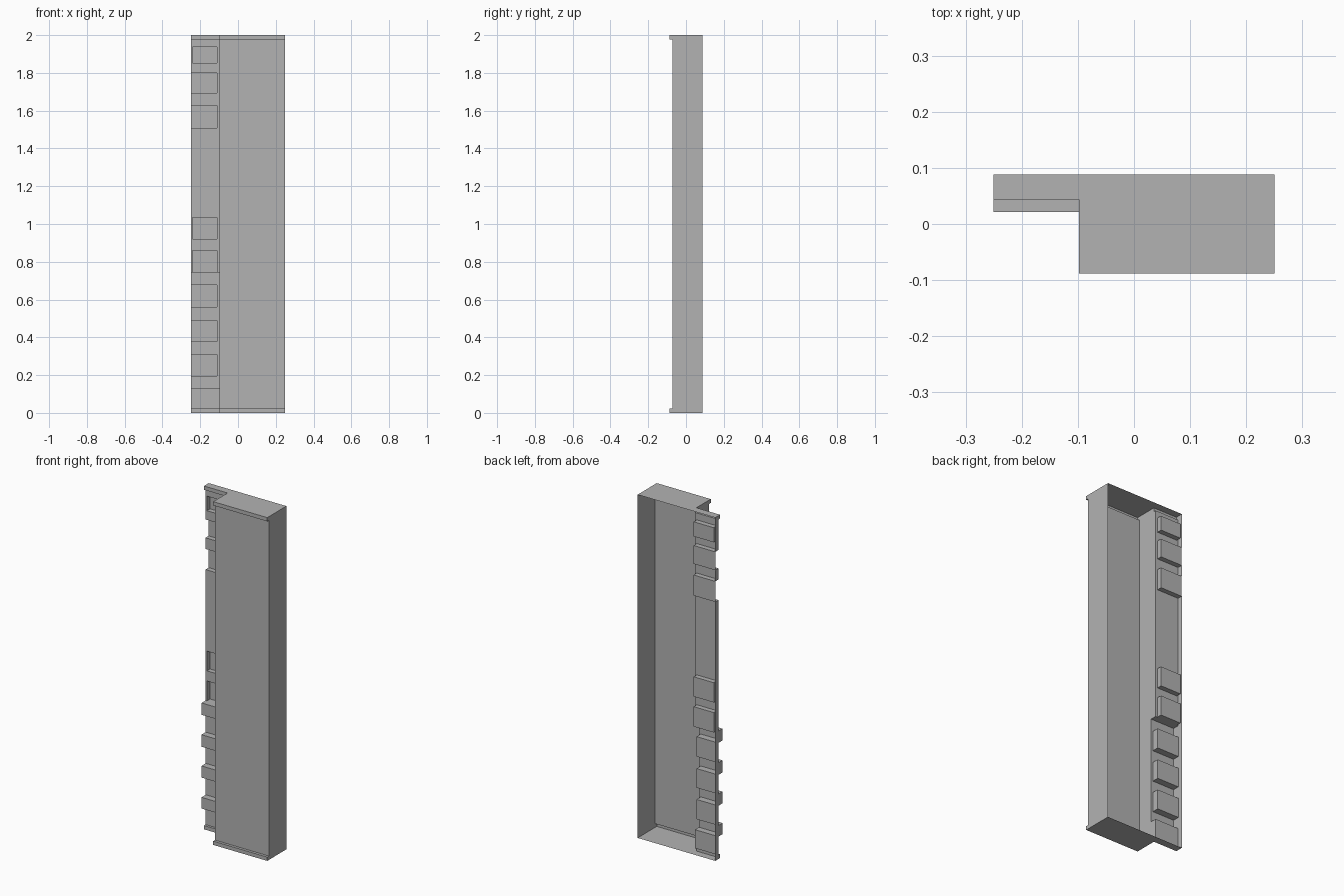
import bpy, bmesh

if "Cube" in bpy.data.objects:
    bpy.data.objects.remove(bpy.data.objects["Cube"])

XL, XS, XR = -0.25, -0.098, 0.25        # left edge, step between strip and cover, right edge
PX0, PX1 = -0.241, -0.11                # pocket sides
BACK = 0.088
FRONT, FRONT_LIP = -0.072, -0.088       # deep cover and its end lips
PLATE, PLATE_LIP, RAISED = 0.058, 0.044, 0.021
FLOOR_HIGH, FLOOR_LOW = 0.087, 0.06     # pocket floors
LIP0, LIP1 = 0.022, 1.978
STEP0, STEP1 = 0.13, 0.745              # raised lower section of the strip

# pockets: bottom, top, open on the left edge
POCKETS = [(0.195, 0.31, True), (0.378, 0.49, True), (0.56, 0.676, True),
           (0.745, 0.861, False), (0.92, 1.035, False),
           (1.508, 1.628, True), (1.693, 1.80, True), (1.853, 1.938, False)]

grey = bpy.data.materials.new("dark_grey")
grey.diffuse_color = (0.45, 0.45, 0.45, 1)
grey.use_nodes = True
grey.node_tree.nodes["Principled BSDF"].inputs["Base Color"].default_value = grey.diffuse_color


def poly(bm, *pts):
    bm.faces.new([bm.verts.new(p) for p in pts])


def rect_x(bm, x, y0, y1, z0, z1):
    poly(bm, (x, y0, z0), (x, y1, z0), (x, y1, z1), (x, y0, z1))


def rect_y(bm, y, x0, x1, z0, z1):
    poly(bm, (x0, y, z0), (x1, y, z0), (x1, y, z1), (x0, y, z1))


def rect_z(bm, z, x0, x1, y0, y1):
    poly(bm, (x0, y0, z), (x1, y0, z), (x1, y1, z), (x0, y1, z))


def finish(bm, name):
    bmesh.ops.remove_doubles(bm, verts=bm.verts, dist=0.0002)
    bmesh.ops.recalc_face_normals(bm, faces=bm.faces)
    me = bpy.data.meshes.new(name)
    bm.to_mesh(me)
    bm.free()
    me.materials.append(grey)
    bpy.context.collection.objects.link(bpy.data.objects.new(name, me))


def plate_y(z):
    if z < LIP0 or z > LIP1:
        return PLATE_LIP
    return RAISED if STEP0 < z < STEP1 else PLATE


# deep hollow cover, open at the back, with a lip at both ends
bm = bmesh.new()
for z0, z1, y in [(0, LIP0, FRONT_LIP), (LIP0, LIP1, FRONT), (LIP1, 2, FRONT_LIP)]:
    rect_y(bm, y, XS, XR, z0, z1)
    rect_x(bm, XR, y, BACK, z0, z1)
for z in (LIP0, LIP1):
    rect_z(bm, z, XS, XR, FRONT_LIP, FRONT)
# L-shaped end caps
for z in (0, 2):
    poly(bm, (XS, FRONT_LIP, z), (XR, FRONT_LIP, z), (XR, BACK, z),
         (XL, BACK, z), (XL, PLATE_LIP, z), (XS, PLATE_LIP, z))
finish(bm, "hollow_cover")

# side strip, built in height bands
bm = bmesh.new()
cuts = sorted({0, LIP0, STEP0, STEP1, LIP1, 2} | {z for p in POCKETS for z in p[:2]})
for z0, z1 in zip(cuts, cuts[1:]):
    mid = (z0 + z1) / 2
    y = plate_y(mid)
    lip = mid < LIP0 or mid > LIP1
    # wall joining strip and cover
    rect_x(bm, XS, FRONT_LIP if lip else FRONT, y, z0, z1)
    pocket = next((p for p in POCKETS if p[0] < mid < p[1]), None)
    if not pocket:
        rect_y(bm, y, XL, XS, z0, z1)
        rect_x(bm, XL, y, BACK, z0, z1)
        continue
    # pocket pressed toward the back
    floor = FLOOR_LOW if y == RAISED else FLOOR_HIGH
    left = XL if pocket[2] else PX0
    rect_y(bm, y, PX1, XS, z0, z1)
    rect_y(bm, floor, left, PX1, z0, z1)
    rect_x(bm, PX1, y, floor, z0, z1)
    for z in (z0, z1):
        rect_z(bm, z, left, PX1, y, floor)
    if pocket[2]:
        if floor < BACK - 0.01:
            rect_x(bm, XL, floor, BACK, z0, z1)
    else:
        rect_x(bm, PX0, y, floor, z0, z1)
        rect_y(bm, y, XL, PX0, z0, z1)
        rect_x(bm, XL, y, BACK, z0, z1)
# ledges where the strip changes depth
for z, y0, y1 in [(LIP0, PLATE_LIP, PLATE), (STEP0, RAISED, PLATE),
                  (STEP1, RAISED, PLATE), (LIP1, PLATE_LIP, PLATE)]:
    rect_z(bm, z, XL, XS, y0, y1)
finish(bm, "pocketed_strip")
